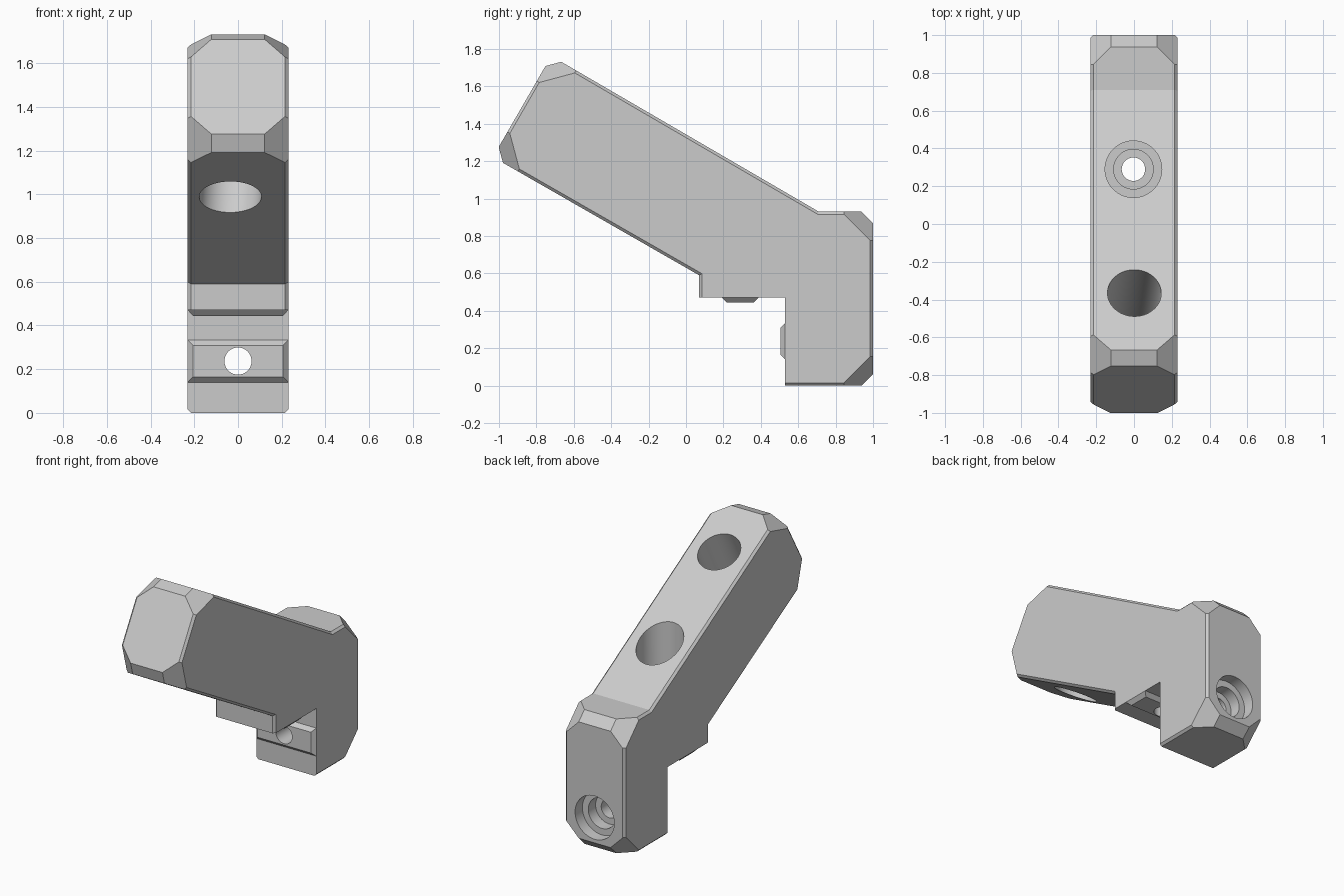
import bpy
import bmesh
from math import cos, sin, radians
from mathutils import Vector

cube = bpy.data.objects.get("Cube")
if cube:
    bpy.data.objects.remove(cube, do_unlink=True)

HALF = 0.23
EDGE = 0.015

grey = bpy.data.materials.new("light_grey")
grey.use_nodes = True
grey.diffuse_color = (0.6, 0.6, 0.6, 1)
grey.node_tree.nodes["Principled BSDF"].inputs["Base Color"].default_value = (0.6, 0.6, 0.6, 1)


def make_object(name, bm):
    bmesh.ops.recalc_face_normals(bm, faces=bm.faces)
    mesh = bpy.data.meshes.new(name)
    bm.to_mesh(mesh)
    bm.free()
    mesh.materials.append(grey)
    obj = bpy.data.objects.new(name, mesh)
    bpy.context.collection.objects.link(obj)
    return obj


def slice_off(bm, point, normal):
    """Remove everything beyond a plane and close the cut."""
    cut = bmesh.ops.bisect_plane(bm, geom=bm.verts[:] + bm.edges[:] + bm.faces[:],
                                 plane_co=point, plane_no=normal, clear_outer=True)
    edges = [e for e in cut["geom_cut"] if isinstance(e, bmesh.types.BMEdge)]
    bmesh.ops.edgeloop_fill(bm, edges=edges)


# Arm directions: along the arm and square to its top
along = Vector((0, cos(radians(30)), -sin(radians(30))))
across = Vector((0, sin(radians(30)), cos(radians(30))))
arm_top = along * -1.505 + across * 1.166
arm_low = along * -1.505 + across * 0.542

# Bracket body: side profile extruded across the width
profile = [arm_top.yz, (0.71, 0.93), (1, 0.93), (1, 0), (0.53, 0),
           (0.53, 0.47), (0.07, 0.47), (0.07, 0.59), arm_low.yz]
bm = bmesh.new()
side = bm.faces.new([bm.verts.new((-HALF, y, z)) for y, z in profile])
extruded = bmesh.ops.extrude_face_region(bm, geom=[side])["geom"]
bmesh.ops.translate(bm, verts=[v for v in extruded if isinstance(v, bmesh.types.BMVert)],
                    vec=(2 * HALF, 0, 0))
bmesh.ops.recalc_face_normals(bm, faces=bm.faces)


# Fine bevel on the long side edges, leaving the clamping faces sharp
def is_long_edge(e):
    a, b = (v.co for v in e.verts)
    mid = (a + b) / 2
    clamp = (abs(mid.y - 0.53) < 0.001 or abs(mid.z - 0.47) < 0.001)
    return abs(a.x - b.x) < 0.001 and not clamp


bmesh.ops.bevel(bm, geom=[e for e in bm.edges if is_long_edge(e)], offset=EDGE,
                offset_type='OFFSET', segments=1, affect='EDGES')

# Chamfered ends with large corner cuts
ends = [(arm_top, across - along), (arm_low, -across - along),
        (Vector((0, 1, 0.93)), Vector((0, 1, 1))), (Vector((0, 1, 0)), Vector((0, 1, -1)))]
for corner, outward in ends:
    slice_off(bm, corner - outward * 0.031, outward)
    for s in (-1, 1):
        tip = corner + Vector((s * HALF, 0, 0))
        normal = outward + Vector((s, 0, 0))
        slice_off(bm, tip - normal * 0.17 / 3, normal)
body = make_object("bracket_body", bm)


def apply_boolean(other, operation):
    mod = body.modifiers.new(operation, 'BOOLEAN')
    mod.operation = operation
    mod.solver = 'EXACT'
    mod.object = other
    bpy.context.view_layer.objects.active = body
    bpy.ops.object.modifier_apply(modifier=mod.name)
    bpy.data.objects.remove(other, do_unlink=True)


# Bevelled locating tongues on the two clamping faces
def tongue(name, center, outward, lengthwise):
    bm = bmesh.new()
    loops = []
    for x, half, rise in ((HALF, 0.097, -0.03), (HALF, 0.097, 0), (0.205, 0.072, 0.026)):
        loops.append([bm.verts.new(center + Vector((sx * x, 0, 0)) + lengthwise * (sl * half)
                                   + outward * rise)
                      for sx, sl in ((-1, -1), (1, -1), (1, 1), (-1, 1))])
    bm.faces.new(loops[0])
    bm.faces.new(loops[-1])
    for low, high in zip(loops, loops[1:]):
        for i in range(4):
            j = (i + 1) % 4
            bm.faces.new((low[i], low[j], high[j], high[i]))
    return make_object(name, bm)


Y, Z = Vector((0, 1, 0)), Vector((0, 0, 1))
apply_boolean(tongue("lower_tongue", Vector((0, 0.29, 0.47)), -Z, Y), 'UNION')
apply_boolean(tongue("front_tongue", Vector((0, 0.53, 0.237)), -Y, Z), 'UNION')


# Round holes, as stepped shafts of (distance, radius) along an axis
def drill(start, axis, steps, sides=64):
    bm = bmesh.new()
    rot = axis.to_track_quat('Z', 'Y')
    rings = []
    for d, r in steps:
        rings.append([bm.verts.new(start + rot @ Vector((r * cos(radians(360 * i / sides)),
                                                         r * sin(radians(360 * i / sides)), d)))
                      for i in range(sides)])
    bm.faces.new(rings[0])
    bm.faces.new(rings[-1])
    for a, b in zip(rings, rings[1:]):
        for i in range(sides):
            j = (i + 1) % sides
            bm.faces.new((a[i], a[j], b[j], b[i]))
    apply_boolean(make_object("hole_cutter", bm), 'DIFFERENCE')


def counterbore(first, second, end):
    return [(-0.1, 0.15), (first, 0.15), (first, 0.105),
            (second, 0.105), (second, 0.062), (end, 0.062)]


drill(Vector((0, 1, 0.237)), -Y, counterbore(0.08, 0.16, 0.6))
drill(Vector((-0.003, 0.29, 1.3)), -Z, counterbore(0.44, 0.52, 1.0))

# Plain slanted hole near the arm's free end
top, low = Vector((0.002, -0.365, 1.557)), Vector((-0.035, -0.623, 0.99))
drill(top, (low - top).normalized(), [(-0.2, 0.142), (0.9, 0.142)])

# Smooth hole walls, crisp edges
body.select_set(True)
bpy.context.view_layer.objects.active = body
bpy.ops.object.shade_smooth_by_angle(angle=radians(20))
